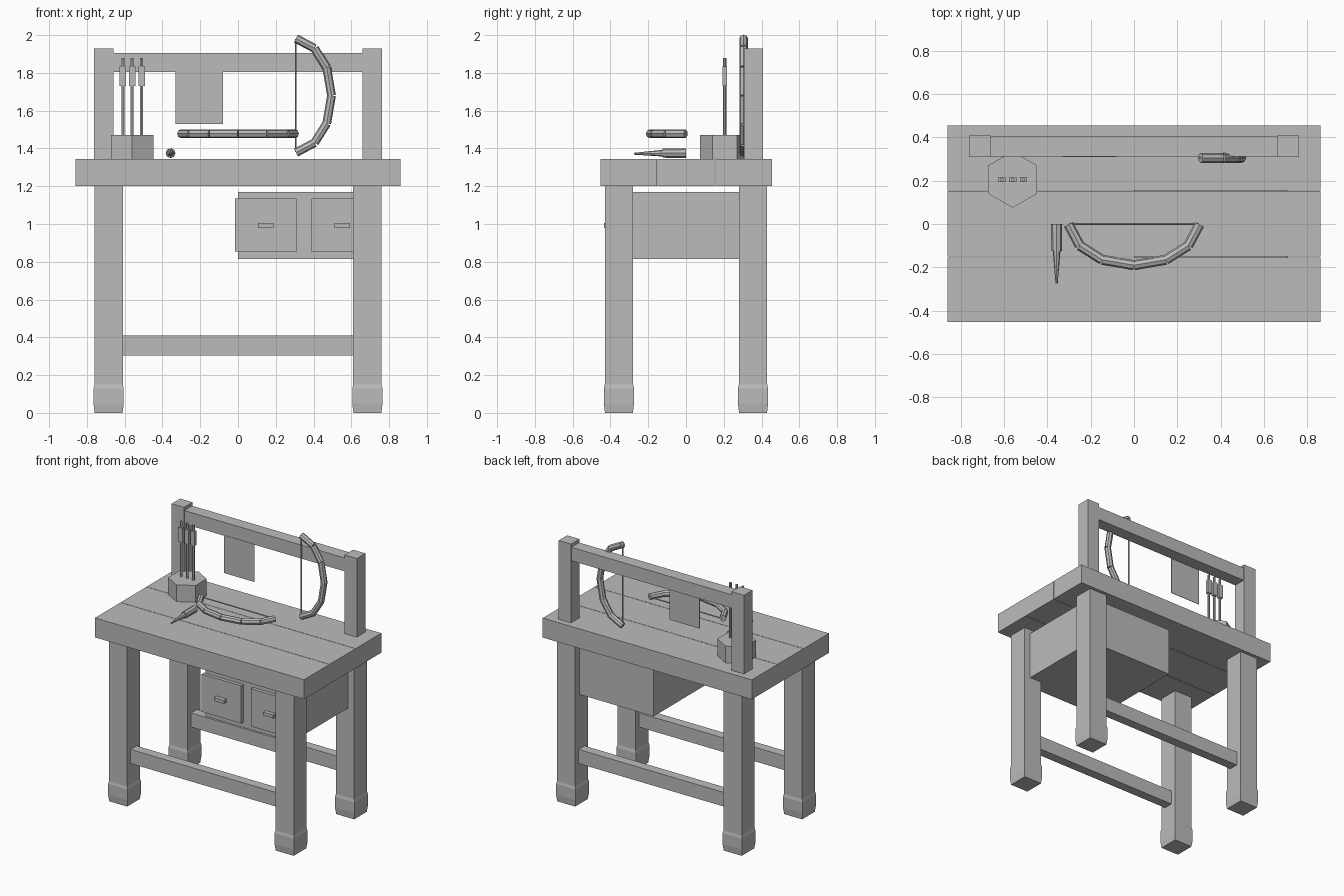
import bpy
import bmesh
from mathutils import Vector

cube = bpy.data.objects.get("Cube")
if cube:
    bpy.data.objects.remove(cube, do_unlink=True)

grey = bpy.data.materials.new("plain grey")
grey.use_nodes = True
colour = (0.5, 0.5, 0.5, 1)
grey.diffuse_color = colour
grey.node_tree.nodes["Principled BSDF"].inputs["Base Color"].default_value = colour


def finish(name, bm):
    bmesh.ops.recalc_face_normals(bm, faces=bm.faces)
    mesh = bpy.data.meshes.new(name)
    bm.to_mesh(mesh)
    bm.free()
    mesh.materials.append(grey)
    obj = bpy.data.objects.new(name, mesh)
    bpy.context.collection.objects.link(obj)
    return obj


def box(name, xs, ys, zs):
    """Box given by its low and high limit on each axis."""
    bm = bmesh.new()
    bmesh.ops.create_cube(bm, size=1)
    for v in bm.verts:
        v.co = [lim[0] if c < 0 else lim[1] for c, lim in zip(v.co, (xs, ys, zs))]
    return finish(name, bm)


def add_rod(bm, a, b, r1, r2=None, sides=8):
    """Straight faceted rod from a to b."""
    a, b = Vector(a), Vector(b)
    axis = b - a
    rod = bmesh.ops.create_cone(bm, cap_ends=True, segments=sides, radius1=r1,
                                radius2=r1 if r2 is None else r2, depth=axis.length)
    turn = axis.to_track_quat("Z", "Y")
    for v in rod["verts"]:
        v.co = turn @ v.co + (a + b) / 2


def rod(name, a, b, r1, r2=None, sides=8):
    bm = bmesh.new()
    add_rod(bm, a, b, r1, r2, sides)
    return finish(name, bm)


# Tabletop planks
for name, ys in (("front", (-0.452, -0.154)), ("middle", (-0.151, 0.152)),
                 ("back", (0.155, 0.455))):
    box(name + "_plank", (-0.86, 0.86), ys, (1.2, 1.345))


# Legs with flared feet
def leg(name, x, y):
    bm = bmesh.new()
    rings = []
    for z, h in ((0, 0.074), (0.05, 0.08), (0.13, 0.08), (0.15, 0.075), (1.2, 0.075)):
        rings.append([bm.verts.new((x + sx * h, y + sy * h, z))
                      for sx, sy in ((-1, -1), (1, -1), (1, 1), (-1, 1))])
    for low, high in zip(rings, rings[1:]):
        for i in range(4):
            j = (i + 1) % 4
            bm.faces.new((low[i], low[j], high[j], high[i]))
    bm.faces.new(rings[0])
    bm.faces.new(rings[-1])
    finish(name, bm)


for side, sx in (("left", 1), ("right", -1)):
    for end, sy in (("front", -1), ("back", 1)):
        leg(f"{end}_{side}_leg", sx * 0.685, sy * 0.355)
    # Uprights of the back rack
    box(side + "_rack_post", sorted((sx * 0.66, sx * 0.762)), (0.308, 0.408), (1.345, 1.93))

# Stretchers and rack beam
for end, sy in (("front", -1), ("back", 1)):
    box(end + "_stretcher", (-0.62, 0.62), sorted((sy * 0.32, sy * 0.39)), (0.305, 0.41))
box("rack_beam", (-0.665, 0.665), (0.312, 0.404), (1.805, 1.905))
box("hanging_sheet", (-0.33, -0.08), (0.308, 0.311), (1.53, 1.81))

# Drawer cabinet
box("drawer_cabinet", (0, 0.71), (-0.38, 0.38), (0.815, 1.17))
for side, x in (("right", -0.015), ("left", 0.39)):
    box(side + "_drawer_front", (x, x + 0.325), (-0.405, -0.375), (0.855, 1.135))
    box(side + "_drawer_handle", (x + 0.122, x + 0.203), (-0.435, -0.4), (0.98, 1.005))

# Arrow holder and arrows
rod("arrow_holder", (-0.56, 0.205, 1.345), (-0.56, 0.205, 1.47), 0.13, sides=6)
for i in range(3):
    x = -0.61 + 0.05 * i
    rod(f"arrow_shaft_{i + 1}", (x, 0.205, 1.46), (x, 0.205, 1.88), 0.009, sides=6)
    box(f"arrow_fletching_{i + 1}", (x - 0.017, x + 0.017), (0.193, 0.217), (1.73, 1.835))


# Bows: a chain of faceted limbs and a string
def bow(name, centre, along, out):
    centre, along, out = Vector(centre), Vector(along), Vector(out)
    half = ((0, 0.19), (0.147, 0.165), (0.25, 0.1), (0.302, 0.002))
    points = [(-u, v) for u, v in reversed(half)] + list(half[1:])
    points = [centre + along * u + out * v for u, v in points]
    bm = bmesh.new()
    for a, b in zip(points, points[1:]):
        add_rod(bm, a, b, 0.023)
    finish(name + "_limbs", bm)
    rod(name + "_string", centre - along * 0.3, centre + along * 0.3, 0.005, sides=6)


bow("table_bow", (0, 0, 1.478), (1, 0, 0), (0, -1, 0))
bow("hanging_bow", (0.305, 0.305, 1.68), (0, 0, 1), (1, 0, 0))

# Awl lying on the table
rod("awl_handle", (-0.357, 0, 1.375), (-0.357, -0.125, 1.375), 0.026, 0.024)
rod("awl_spike", (-0.357, -0.12, 1.375), (-0.357, -0.275, 1.372), 0.018, 0.005)
